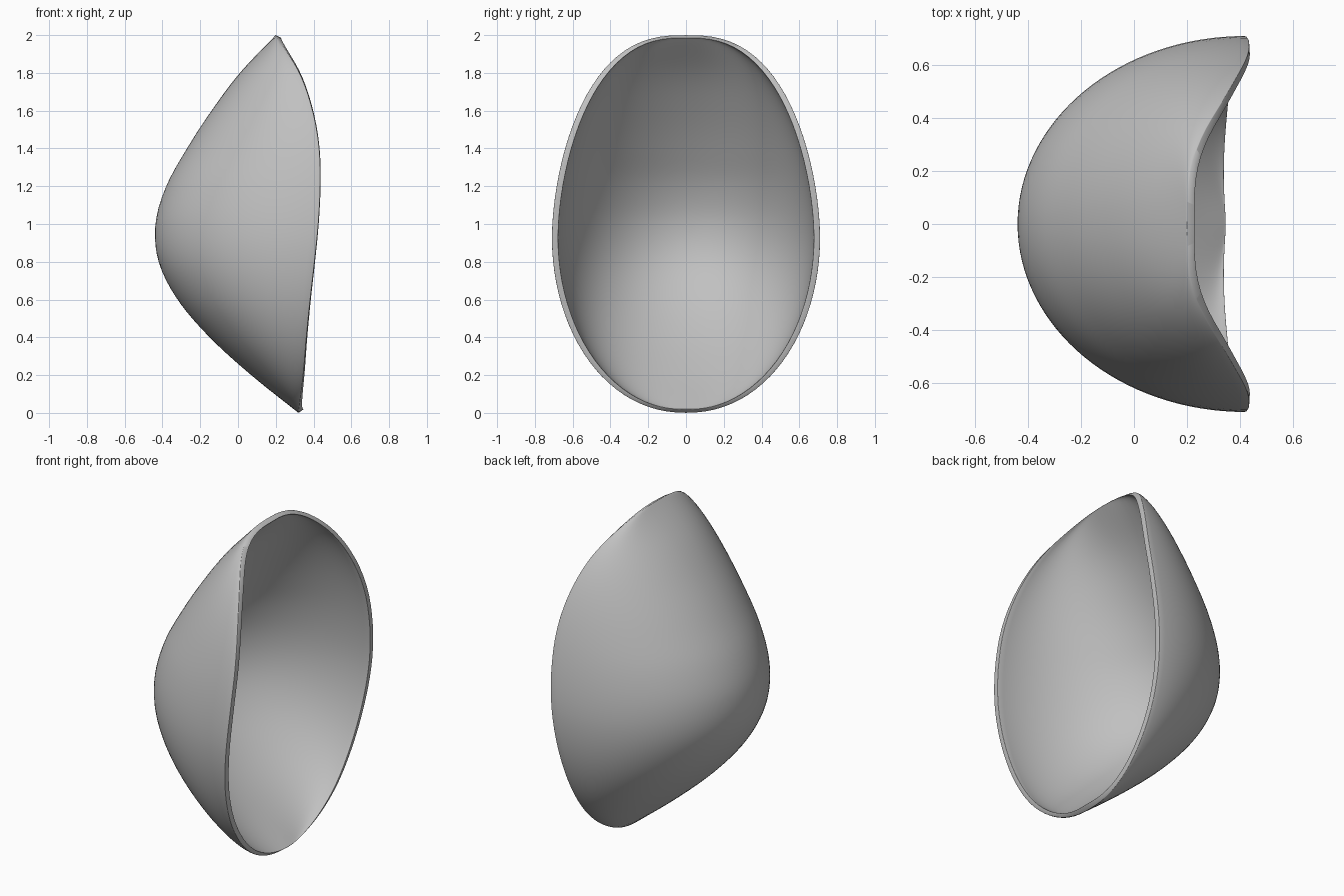
import bpy, bmesh, math
from mathutils import Vector

cube = bpy.data.objects.get("Cube")
if cube:
    bpy.data.objects.remove(cube, do_unlink=True)

# Depth profiles sampled at equal height steps, from bottom to top
BACK = [0.32, 0.07, -0.15, -0.32, -0.42, -0.437, -0.38, -0.27, -0.14, 0.01, 0.2]
RIM = [0.32, 0.345, 0.362, 0.382, 0.405, 0.425, 0.435, 0.43, 0.395, 0.325, 0.2]
MID, HALF_WIDTH, HEIGHT, WALL = 0.93, 0.71, 2.0, 0.033
RINGS, SEGMENTS = 32, 96


def smooth_sample(values, z):
    """Catmull-Rom interpolation of a profile at height z."""
    f = min(max(z / HEIGHT, 0), 1) * (len(values) - 1)
    i = min(int(f), len(values) - 2)
    t = f - i
    b, c = values[i], values[i + 1]
    a = values[i - 1] if i > 0 else 2 * b - c
    d = values[i + 2] if i + 2 < len(values) else 2 * c - b
    return b + 0.5 * t * (c - a + t * (2*a - 5*b + 4*c - d + t * (3*(b - c) + d - a)))


def half_width(z):
    """Half width of the opening at height z, with fuller shoulders on top."""
    if z > MID:
        t, bend, power = (z - MID) / (HEIGHT - MID), 1.75, 2.6
    else:
        t, bend, power = (MID - z) / MID, 2, 2.12
    return HALF_WIDTH * max(0, 1 - t ** bend) ** (1 / power)


def outer_point(angle, r):
    """Point on the outer skin, r running from the deepest point to the rim."""
    s, c = math.sin(angle), math.cos(angle)
    z_rim = MID + s * (HEIGHT - MID if s > 0 else MID)
    y_rim = math.copysign(half_width(z_rim), c) if abs(c) > 1e-6 else 0
    y, z = y_rim * r, MID + (z_rim - MID) * r
    w = half_width(z)
    k = math.sqrt(max(0, 1 - (y / w) ** 2)) if w > 1e-5 else 0
    x_rim = smooth_sample(RIM, z)
    return Vector((x_rim - (x_rim - smooth_sample(BACK, z)) * k, y, z))


def inner_point(angle, r):
    """Outer point moved into the bowl by the wall thickness."""
    p = outer_point(angle, r)
    inward = Vector(((0.5 - p.x) / 0.75, -p.y / 0.5, (MID - p.z) / 5.5))
    return p + inward.normalized() * WALL


# Both skins as one run of rings: outer centre, rim, inner centre
bm = bmesh.new()
steps = [math.sin(math.pi / 2 * i / RINGS) for i in range(1, RINGS + 1)]
angles = [math.tau * j / SEGMENTS for j in range(SEGMENTS)]
rings = [[bm.verts.new(outer_point(a, r)) for a in angles] for r in steps]
rings += [[bm.verts.new(inner_point(a, r)) for a in angles] for r in reversed(steps)]
outer_centre = bm.verts.new(outer_point(0, 0))
inner_centre = bm.verts.new(inner_point(0, 0))
for j in range(SEGMENTS):
    n = (j + 1) % SEGMENTS
    bm.faces.new((outer_centre, rings[0][n], rings[0][j]))
    bm.faces.new((inner_centre, rings[-1][j], rings[-1][n]))
    for a, b in zip(rings, rings[1:]):
        bm.faces.new((a[j], a[n], b[n], b[j]))
bmesh.ops.recalc_face_normals(bm, faces=bm.faces)
mesh = bpy.data.meshes.new("curved_shell")
bm.to_mesh(mesh)
bm.free()
shell = bpy.data.objects.new("curved_shell", mesh)
bpy.context.collection.objects.link(shell)
mesh.shade_smooth()

# Rounded lip
lip = shell.modifiers.new("rounded_lip", 'BEVEL')
lip.width = 0.01
lip.segments = 3
lip.limit_method = 'ANGLE'
lip.angle_limit = math.radians(50)

# Plain grey
grey = bpy.data.materials.new("plain_grey")
grey.use_nodes = True
colour = (0.53, 0.53, 0.53, 1)
grey.diffuse_color = colour
grey.node_tree.nodes["Principled BSDF"].inputs["Base Color"].default_value = colour
mesh.materials.append(grey)
